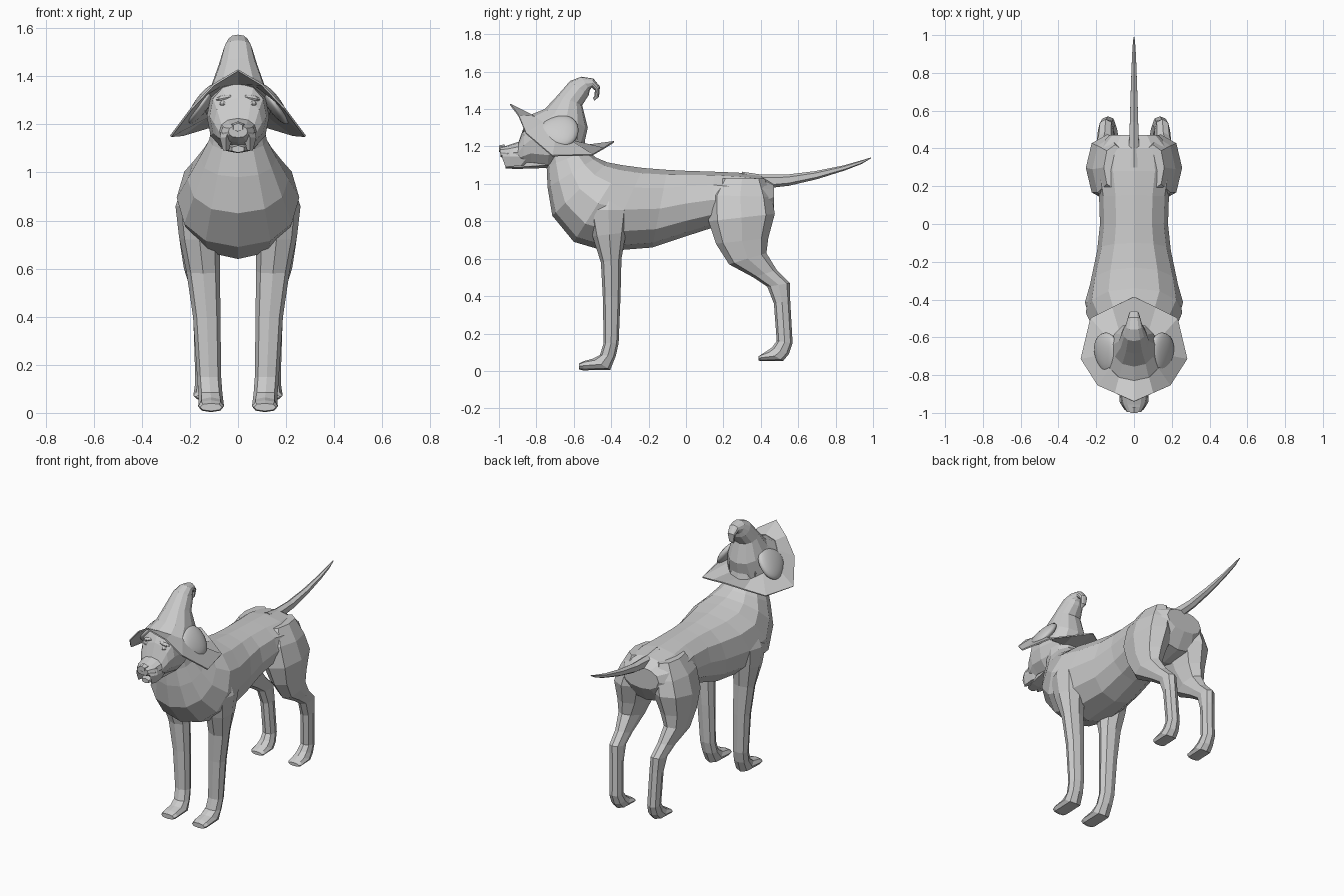
import bpy, bmesh, math
from mathutils import Vector, Matrix


def finish(name, bm):
    bmesh.ops.recalc_face_normals(bm, faces=bm.faces)
    me = bpy.data.meshes.new(name)
    bm.to_mesh(me)
    bm.free()
    ob = bpy.data.objects.new(name, me)
    bpy.context.collection.objects.link(ob)
    return ob


def spow(v, p):
    return math.copysign(abs(v) ** p, v)


def ring(a, n, side, p):
    """Oval between two side-view points (y1,z1)-(y2,z2) with half width and centre x."""
    y1, z1, y2, z2, hw = a[:5]
    cx = a[5] if len(a) > 5 else 0
    pts = []
    for i in range(n):
        t = 2 * math.pi * i / n
        c, s = spow(math.cos(t), p), spow(math.sin(t), p)
        pts.append(Vector((side * (cx + hw * s), (y1 + y2) / 2 + (y1 - y2) / 2 * c,
                           (z1 + z2) / 2 + (z1 - z2) / 2 * c)))
    return pts


def loft(name, rings, n=8, side=1, p=0.9):
    bm = bmesh.new()
    loops = [[bm.verts.new(v) for v in ring(r, n, side, p)] for r in rings]
    for a, b in zip(loops, loops[1:]):
        for i in range(n):
            j = (i + 1) % n
            bm.faces.new((a[i], a[j], b[j], b[i]))
    bm.faces.new(loops[0])
    bm.faces.new(loops[-1])
    return finish(name, bm)


def blob(name, loc, size, rot=(0, 0, 0), u=8, v=6):
    bm = bmesh.new()
    bmesh.ops.create_uvsphere(bm, u_segments=u, v_segments=v, radius=1)
    bm.transform(Matrix.Diagonal((*size, 1)))
    ob = finish(name, bm)
    ob.location, ob.rotation_euler = loc, rot
    return ob


# torso with neck
loft("torso", [
    (-.76, 1.20, -.55, 1.27, .10), (-.745, 1.09, -.53, 1.18, .12),
    (-.74, .98, -.48, 1.14, .16), (-.715, .83, -.42, 1.115, .21),
    (-.60, .69, -.34, 1.10, .255), (-.43, .64, -.23, 1.085, .235),
    (-.18, .66, -.10, 1.075, .195), (0, .72, 0, 1.07, .18),
    (.14, .765, .15, 1.065, .185), (.28, .73, .28, 1.06, .21),
    (.41, .76, .40, 1.045, .19), (.47, .86, .47, 1.0, .13)], n=12, p=.92)

# tail
loft("tail", [(.30, 1.03, .30, 1.065, .02), (.42, .975, .40, 1.05, .03),
              (.55, .99, .54, 1.05, .025), (.70, 1.025, .69, 1.068, .02),
              (.85, 1.072, .84, 1.098, .014), (.94, 1.107, .935, 1.125, .009),
              (.99, 1.137, .99, 1.142, .003)], n=6)

# legs with paws
for side, tag in ((1, "right"), (-1, "left")):
    loft("front_leg_" + tag, [
        (-.50, 1.0, -.31, 1.0, .06, .15), (-.53, .86, -.30, .86, .09, .17),
        (-.50, .72, -.32, .74, .085, .16),
        (-.455, .58, -.345, .60, .07, .145), (-.445, .40, -.35, .40, .057, .13),
        (-.44, .15, -.36, .15, .05, .12), (-.46, .085, -.375, .08, .05, .115),
        (-.50, .065, -.405, .006, .053, .112), (-.545, .053, -.55, .003, .054, .112),
        (-.572, .04, -.572, .008, .046, .112)], side=side)
    loft("hind_leg_" + tag, [
        (.18, 1.03, .42, 1.03, .06, .10), (.12, .94, .46, .93, .10, .12),
        (.12, .80, .475, .84, .115, .14), (.16, .68, .44, .71, .085, .155),
        (.23, .57, .43, .63, .06, .165), (.36, .50, .485, .54, .044, .155),
        (.435, .45, .555, .47, .041, .15), (.47, .36, .557, .38, .04, .145),
        (.485, .16, .57, .15, .04, .138), (.46, .125, .55, .09, .045, .135),
        (.43, .105, .52, .054, .05, .135), (.405, .09, .40, .052, .05, .135),
        (.387, .078, .387, .056, .038, .135)], side=side)

# head and muzzle
loft("head", [
    (-.58, 1.13, -.58, 1.34, .10), (-.74, 1.085, -.72, 1.38, .13),
    (-.83, 1.10, -.83, 1.37, .118), (-.87, 1.10, -.865, 1.31, .10),
    (-.90, 1.11, -.895, 1.225, .078), (-.955, 1.125, -.955, 1.205, .066),
    (-.992, 1.145, -.995, 1.195, .04)], n=12)
loft("lower_jaw", [(-.74, 1.085, -.74, 1.15, .08), (-.90, 1.08, -.90, 1.12, .055),
                   (-.965, 1.082, -.965, 1.112, .028)], n=6)
loft("nose", [(-.965, 1.17, -.97, 1.212, .03), (-1.0, 1.17, -1.0, 1.205, .022)], n=6)
for side, tag in ((1, "right"), (-1, "left")):
    # hanging lip, brow and eye
    loft("lip_" + tag, [(-.985, 1.18, -.80, 1.20, .035, .035), (-.985, 1.145, -.80, 1.15, .03, .05),
                        (-.965, 1.09, -.86, 1.10, .014, .05)], n=6, side=side)
    blob("brow_" + tag, (side * .055, -.845, 1.31), (.038, .02, .012), (0, side * .2, 0))
    blob("eye_" + tag, (side * .06, -.855, 1.285), (.02, .018, .012))

# pointed hat crown with curled tip
base = (-.83, 1.37, -.55, 1.19, .145)
loft("hat_crown", [
    base, (-.755, 1.40, -.525, 1.30, .115), (-.685, 1.475, -.555, 1.42, .08),
    (-.62, 1.55, -.52, 1.475, .06), (-.56, 1.573, -.515, 1.50, .045),
    (-.495, 1.563, -.505, 1.515, .034), (-.46, 1.52, -.487, 1.50, .026),
    (-.465, 1.465, -.49, 1.47, .018), (-.49, 1.445, -.497, 1.46, .006)], n=12)

# wide brim, folded up at the front and drooping at the sides
edge = [(0, -.94, 1.425), (.10, -.895, 1.365), (.19, -.855, 1.27), (.28, -.715, 1.15),
        (.23, -.50, 1.155), (.115, -.44, 1.19), (0, -.385, 1.225)]
edge += [(-x, y, z) for x, y, z in edge[5:0:-1]]
bm = bmesh.new()
inner = [bm.verts.new(v) for v in ring(base, 12, 1, .9)]
outer = [bm.verts.new(v) for v in edge]
for i in range(12):
    j = (i + 1) % 12
    bm.faces.new((inner[i], inner[j], outer[j], outer[i]))
brim = finish("hat_brim", bm)
mod = brim.modifiers.new("thickness", "SOLIDIFY")
mod.thickness, mod.offset = .008, 0

# smooth rounded ears lying on the brim, pointed to the front
for side, tag in ((1, "right"), (-1, "left")):
    ear = blob("ear_" + tag, (side * .15, -.68, 1.285), (.03, .105, .095), (-.1, -side * .6, 0), 20, 14)
    for v in ear.data.vertices:
        k = 1 + 2.2 * v.co.y
        v.co.x *= k
        v.co.z *= k
    for f in ear.data.polygons:
        f.use_smooth = True
